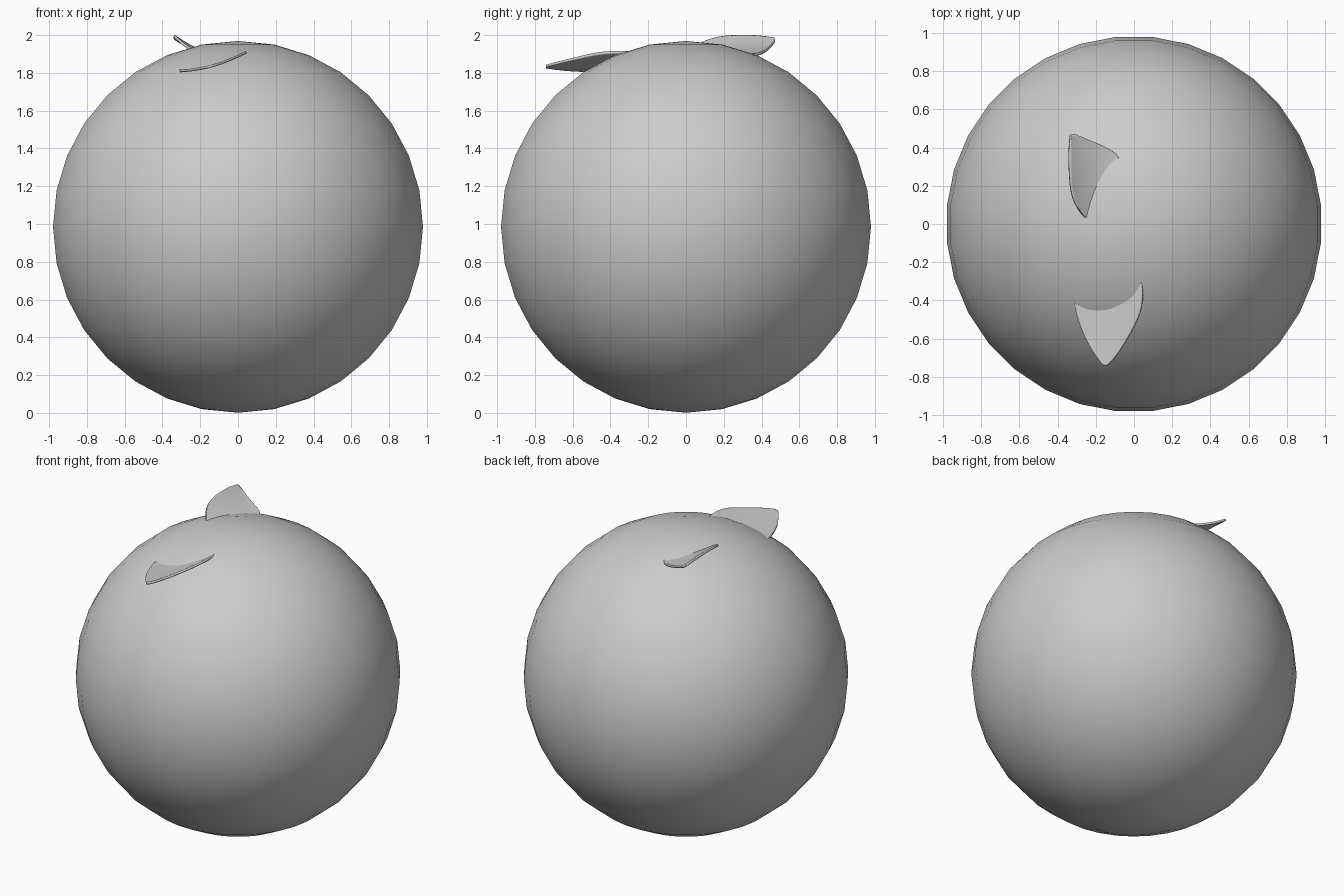
import bpy, bmesh, math

if "Cube" in bpy.data.objects:
    bpy.data.objects.remove(bpy.data.objects["Cube"])

R, CZ = 0.984, 0.985

# round body
bpy.ops.mesh.primitive_uv_sphere_add(segments=32, ring_count=16, radius=R,
                                     location=(0, 0, CZ), rotation=(0, 0, math.pi / 32))
body = bpy.context.object
body.name = "body"
bpy.ops.object.shade_smooth()


def leaf(name, rows, height, cols=8):
    """Thin curved sheet lofted between paired left/right edge points."""
    bm = bmesh.new()
    grid = []
    for (lx, ly), (rx, ry) in rows:
        line = []
        for i in range(cols + 1):
            t = i / cols
            x, y = lx + (rx - lx) * t, ly + (ry - ly) * t
            line.append(bm.verts.new((x, y, height(x, y))))
        grid.append(line)
    for a, b in zip(grid, grid[1:]):
        for i in range(cols):
            bm.faces.new((a[i], b[i], b[i + 1], a[i + 1]))
    bmesh.ops.recalc_face_normals(bm, faces=bm.faces)
    me = bpy.data.meshes.new(name)
    bm.to_mesh(me)
    bm.free()
    ob = bpy.data.objects.new(name, me)
    bpy.context.collection.objects.link(ob)
    sub = ob.modifiers.new("smooth", 'SUBSURF')
    sub.levels = sub.render_levels = 2
    sub.boundary_smooth = 'PRESERVE_CORNERS'
    sol = ob.modifiers.new("thickness", 'SOLIDIFY')
    sol.thickness, sol.offset = 0.014, 0
    bpy.ops.object.select_all(action='DESELECT')
    bpy.context.view_layer.objects.active = ob
    ob.select_set(True)
    bpy.ops.object.shade_smooth_by_angle(angle=math.radians(40))
    return ob


# front leaf: pointed tip towards -y, base sunk into the body
leaf("front_leaf", [
    ((-.160, -.740), (-.140, -.740)),
    ((-.190, -.705), (-.110, -.715)),
    ((-.245, -.620), (-.055, -.635)),
    ((-.275, -.550), (-.005, -.550)),
    ((-.297, -.490), (.035, -.465)),
    ((-.312, -.430), (.047, -.380)),
    ((-.310, -.360), (.042, -.300)),
], lambda x, y: 1.81 + .037 * (x + .31) + .69 * (x + .31) ** 2)

# back leaf: outer edge curls up on the left, inner side sunk into the body
leaf("back_leaf", [
    ((-.332, .468), (-.310, .470)),
    ((-.337, .430), (-.190, .422)),
    ((-.340, .350), (-.055, .360)),
    ((-.337, .250), (-.090, .250)),
    ((-.330, .160), (-.140, .150)),
    ((-.300, .085), (-.190, .070)),
    ((-.258, .035), (-.235, .028)),
], lambda x, y: 1.893 + 1.34 * (x + .06) ** 2 - .3 * (y - .27) ** 2)
